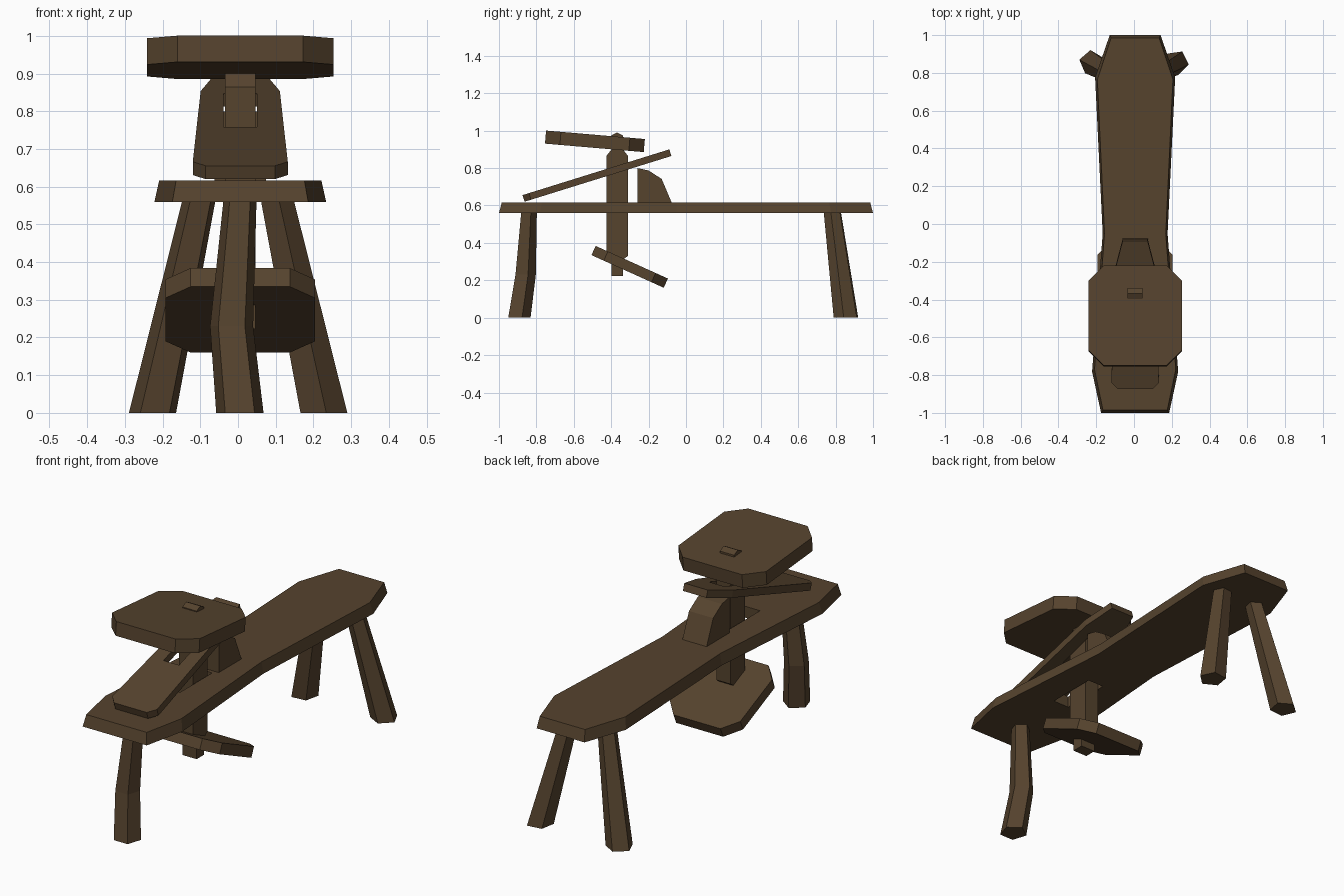
import bpy, bmesh
from math import radians, sin, cos
from mathutils import Matrix, Vector

MID = 0.006  # centre line of the bench

cube = bpy.data.objects.get("Cube")
if cube:
    bpy.data.objects.remove(cube, do_unlink=True)

wood = bpy.data.materials.new("dark_wood")
wood.use_nodes = True
brown = (0.092, 0.056, 0.027, 1)
wood.diffuse_color = brown
bsdf = wood.node_tree.nodes["Principled BSDF"]
bsdf.inputs["Base Color"].default_value = brown
bsdf.inputs["Roughness"].default_value = 0.9


def loft(name, rings, matrix=Matrix()):
    """Closed solid through rings that have equal point counts."""
    bm = bmesh.new()
    loops = [[bm.verts.new(p) for p in ring] for ring in rings]
    for a, b in zip(loops, loops[1:]):
        for i in range(len(a)):
            j = (i + 1) % len(a)
            bm.faces.new((a[i], a[j], b[j], b[i]))
    bm.faces.new(loops[0][::-1])
    bm.faces.new(loops[-1])
    bmesh.ops.recalc_face_normals(bm, faces=bm.faces[:])
    bm.transform(matrix)
    mesh = bpy.data.meshes.new(name)
    bm.to_mesh(mesh)
    bm.free()
    mesh.materials.append(wood)
    obj = bpy.data.objects.new(name, mesh)
    bpy.context.collection.objects.link(obj)
    return obj


def board(name, half, thick, y=0, z=0, tilt=0, flare=0):
    """Symmetric plank from (half width, y) pairs, tilted about x."""
    outline = [(w, v) for w, v in half] + [(-w, v) for w, v in reversed(half)]
    rings = [[(px * (1 + f * 4), py * (1 + f), h) for px, py in outline]
             for h, f in ((-thick / 2, flare), (thick / 2, 0))]
    place = Matrix.Translation((MID, y, z)) @ Matrix.Rotation(radians(tilt), 4, 'X')
    return loft(name, rings, place)


def cut_slot(obj, width, y0, y1, matrix):
    """Cut a rectangular opening through a board."""
    rect = [(-width, y0), (width, y0), (width, y1), (-width, y1)]
    cutter = loft("slot_cutter", [[(x, y, h) for x, y in rect] for h in (-0.2, 0.2)], matrix)
    cutter.hide_render = True
    mod = obj.modifiers.new("slot", 'BOOLEAN')
    mod.operation = 'DIFFERENCE'
    mod.solver = 'EXACT'
    mod.object = cutter
    bpy.context.view_layer.objects.active = obj
    bpy.ops.object.modifier_apply(modifier=mod.name)
    bpy.data.objects.remove(cutter, do_unlink=True)


def leg(name, sections, turn):
    """Five-sided leg through (centre, radius) sections."""
    angles = [radians(turn + 72 * i) for i in range(5)]
    loft(name, [[(c[0] + r * cos(a), c[1] + r * sin(a), c[2]) for a in angles]
                for c, r in sections])


# Long bench plank with a slot for the swinging arm
bench = board("bench_plank",
              [(0.17, -0.985), (0.215, -0.77), (0.162, -0.05), (0.2, 0.765), (0.127, 0.985)],
              0.058, z=0.588, flare=0.015)
cut_slot(bench, 0.045, -0.54, -0.28, Matrix.Translation((MID, 0, 0.588)))

# Sloping work board, slotted for the arm
ramp = board("work_board",
             [(0.092, -0.411), (0.126, -0.375), (0.105, 0.255), (0.066, 0.411)],
             0.037, -0.476, 0.76, 17.3)
cut_slot(ramp, 0.044, -0.067, 0.235,
         Matrix.Translation((MID, -0.476, 0.76)) @ Matrix.Rotation(radians(17.3), 4, 'X'))

# Wedge block holding up the work board
profile = [(-0.26, 0.6), (-0.26, 0.8), (-0.2, 0.787), (-0.13, 0.742), (-0.07, 0.6)]
loft("support_block", [[(MID + x, y, z) for y, z in profile] for x in (-0.068, 0.068)])

# Clamping head and foot pedal, both with clipped corners
board("clamp_head", [(0.167, -0.265), (0.247, -0.185), (0.247, 0.185), (0.167, 0.265)],
      0.07, -0.487, 0.943, -4.9)
board("foot_pedal", [(0.132, -0.212), (0.198, -0.14), (0.198, 0.14), (0.132, 0.212)],
      0.054, -0.301, 0.272, -24.3)

# Swinging arm with narrow tenons at both ends and a ridged tip
half_profile = [(0.03, 0.222), (0.03, 0.31), (0.058, 0.33), (0.058, 0.865),
                (0.03, 0.9), (0.03, 0.975)]
arm = [(v, z) for v, z in half_profile] + [(0, 0.99)] + [(-v, z) for v, z in reversed(half_profile)]
loft("swing_arm", [[(MID + x, -0.368 + v, z) for v, z in arm] for x in (-0.04, 0.04)])

# One bent front leg, two splayed back legs
leg("front_leg", [((0.005, -0.897, 0), 0.066), ((-0.017, -0.863, 0.23), 0.06),
                  ((0.007, -0.842, 0.59), 0.045)], 18)
for side, name, turn in ((1, "back_left_leg", -10), (-1, "back_right_leg", 23)):
    foot = Vector((side * 0.225, 0.855, 0))
    top = Vector((side * 0.1, 0.781, 0.575))
    leg(name, [(foot, 0.066), (top, 0.046)], turn)
